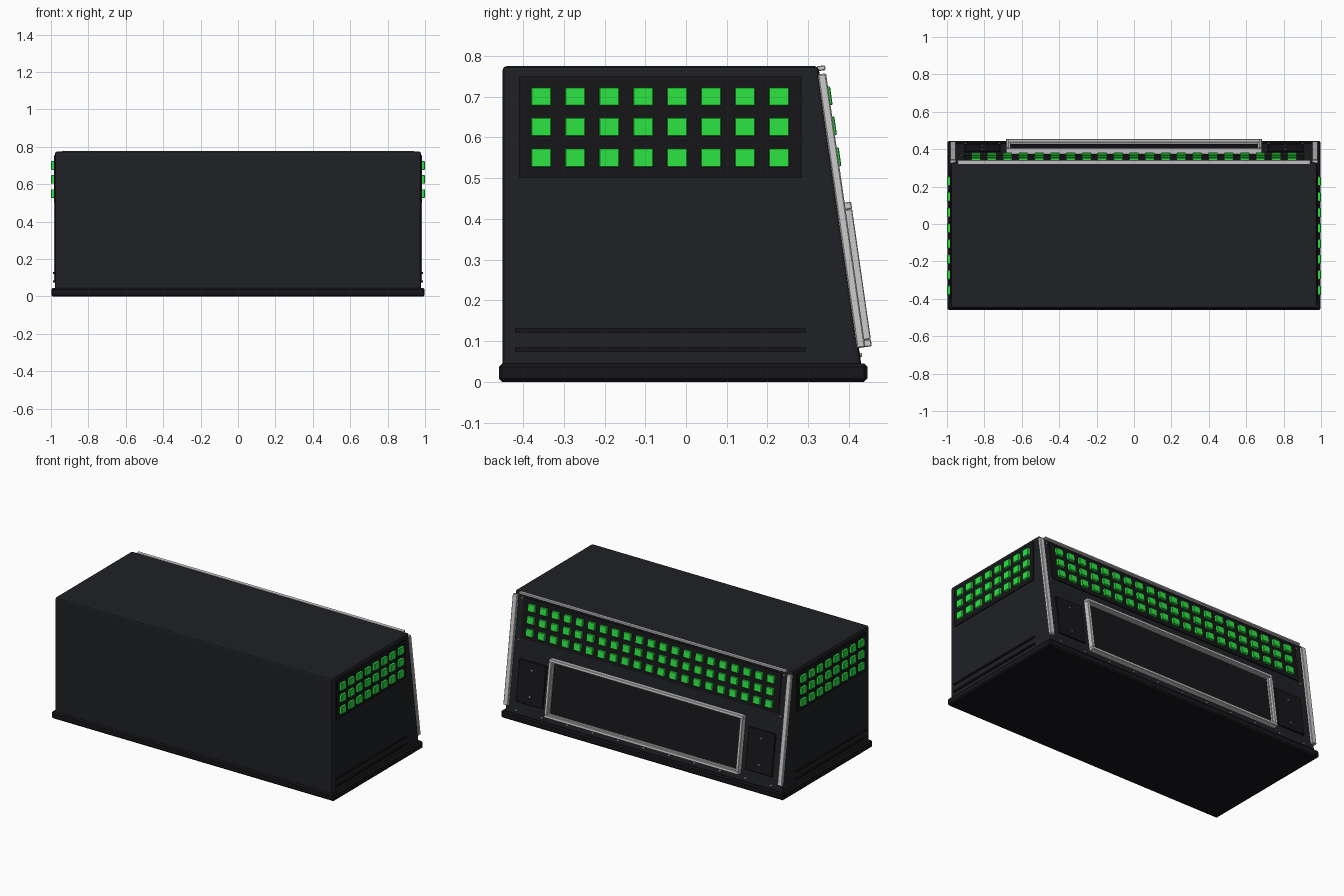
import bpy, bmesh
from mathutils import Matrix, Vector

if "Cube" in bpy.data.objects:
    bpy.data.objects.remove(bpy.data.objects["Cube"])


def material(name, r, g, b):
    m = bpy.data.materials.new(name)
    m.diffuse_color = (r, g, b, 1)
    m.use_nodes = True
    m.node_tree.nodes["Principled BSDF"].inputs["Base Color"].default_value = m.diffuse_color
    return m


SHELL = material("charcoal", 0.014, 0.015, 0.018, )
PANEL = material("black_panel", 0.008, 0.008, 0.010)
GREEN = material("green", 0.025, 0.78, 0.055)
METAL = material("light_metal", 0.55, 0.55, 0.58)


def finish(name, bm, mat, bevel=0.0, segments=1):
    bmesh.ops.recalc_face_normals(bm, faces=bm.faces)
    me = bpy.data.meshes.new(name)
    bm.to_mesh(me)
    bm.free()
    me.materials.append(mat)
    ob = bpy.data.objects.new(name, me)
    bpy.context.collection.objects.link(ob)
    if bevel:
        mod = ob.modifiers.new("bevel", 'BEVEL')
        mod.width = bevel
        mod.segments = segments
    return ob


def boxes(name, frame, items, mat, bevel=0.0):
    """Boxes (u0, u1, v0, v1, w0, w1) laid out on a face frame."""
    bm = bmesh.new()
    for u0, u1, v0, v1, w0, w1 in items:
        size = Matrix.Diagonal((u1 - u0, v1 - v0, w1 - w0, 1))
        mid = Matrix.Translation(((u0 + u1) / 2, (v0 + v1) / 2, (w0 + w1) / 2))
        bmesh.ops.create_cube(bm, size=1, matrix=frame @ mid @ size)
    return finish(name, bm, mat, bevel)


def face_frame(origin, u, v, w):
    m = Matrix((Vector(u), Vector(v), Vector(w))).transposed().to_4x4()
    m.translation = origin
    return m


def grid(us, vs, hw, hh, w0, w1):
    return [(u - hw, u + hw, v - hh, v + hh, w0, w1) for u in us for v in vs]


def ring(u, v0, v1, t, w0, w1):
    """Four bars forming a rectangular frame."""
    return [(-u, u, v0, v0 + t, w0, w1), (-u, u, v1 - t, v1, w0, w1),
            (-u, -u + t, v0 + t, v1 - t, w0, w1), (u - t, u, v0 + t, v1 - t, w0, w1)]


WORLD = Matrix.Identity(4)
HALF = 0.978

# Main shell: side profile extruded across x
profile = [(-0.45, 0.03), (-0.45, 0.775), (0.325, 0.775), (0.432, 0.03)]
bm = bmesh.new()
base_face = bm.faces.new([bm.verts.new((-HALF, y, z)) for y, z in profile])
ext = bmesh.ops.extrude_face_region(bm, geom=[base_face])
bmesh.ops.translate(bm, vec=(2 * HALF, 0, 0),
                    verts=[g for g in ext["geom"] if isinstance(g, bmesh.types.BMVert)])
finish("cabinet_shell", bm, SHELL, 0.01, 2)

# Plinth
boxes("plinth", WORLD, [(-0.998, 0.998, -0.459, 0.445, 0, 0.045)], PANEL, 0.008)

# Side panels, lamps and slats
rows = (0.55, 0.626, 0.70)
side_cols = [-0.355 + i * 0.0833 for i in range(8)]
for side, s in (("left", -1), ("right", 1)):
    f = face_frame((s * HALF, 0, 0), (0, 1, 0), (0, 0, 1), (s, 0, 0))
    boxes(side + "_lamp_panel", f, [(-0.41, 0.283, 0.502, 0.75, -0.005, 0.006)], PANEL)
    boxes(side + "_lamps", f, grid(side_cols, rows, 0.025, 0.023, 0, 0.021), GREEN, 0.002)
    boxes(side + "_slats", f, [(-0.42, 0.293, z - 0.005, z + 0.005, -0.005, 0.01)
                               for z in (0.08, 0.126)], PANEL)

# Sloped back face: u along x, v up the slope, w outwards
lo, hi = Vector((0, 0.432, 0.03)), Vector((0, 0.325, 0.775))
up = (hi - lo).normalized()
slope = face_frame(lo, (1, 0, 0), up, (0, up.z, -up.y))


def sv(z):
    return (z - 0.03) / up.z


boxes("back_lamp_panel", slope, [(-0.91, 0.91, sv(0.502), sv(0.75), -0.005, 0.006)], PANEL)
back_cols = [(i - 10) * 0.0845 for i in range(21)]
boxes("back_lamps", slope, grid(back_cols, [sv(z) for z in rows], 0.025, 0.023, 0, 0.021),
      GREEN, 0.002)

# Window with metal frame, inner lip and dark pane
boxes("window_pane", slope, [(-0.67, 0.67, sv(0.095), sv(0.425), -0.005, 0.006)], PANEL)
boxes("window_frame", slope, ring(0.685, sv(0.083), sv(0.438), 0.018, -0.005, 0.032), METAL, 0.002)
boxes("window_inner_lip", slope, ring(0.668, sv(0.1), sv(0.421), 0.008, -0.005, 0.016), METAL)

# Corner posts and top strip
boxes("corner_posts", slope, [(s * 0.968 - 0.016, s * 0.968 + 0.016, sv(0.083), sv(0.755),
                               -0.005, 0.016) for s in (-1, 1)], METAL, 0.003)
boxes("top_strip", slope, [(-0.943, 0.943, sv(0.763), sv(0.775), -0.005, 0.016)], METAL, 0.002)

# Access plates beside the window
boxes("access_plates", slope, [(s * 0.81 - 0.095, s * 0.81 + 0.095, sv(0.12), sv(0.38),
                                -0.005, 0.008) for s in (-1, 1)], PANEL, 0.002)

# Screws on the plates, panel corners and bottom edge
spots = [(s * 0.81, sv(z), 0.008) for s in (-1, 1) for z in (0.17, 0.33)]
spots += [(s * 0.925, sv(z), 0.0) for s in (-1, 1) for z in (0.49, 0.74)]
spots += [((i - 5) * 0.18, sv(0.066), 0.0) for i in range(11)]
bm = bmesh.new()
for u, v, w in spots:
    bmesh.ops.create_cone(bm, cap_ends=True, segments=8, radius1=0.006, radius2=0.004,
                          depth=0.006, matrix=slope @ Matrix.Translation((u, v, w + 0.002)))
finish("screws", bm, METAL)
